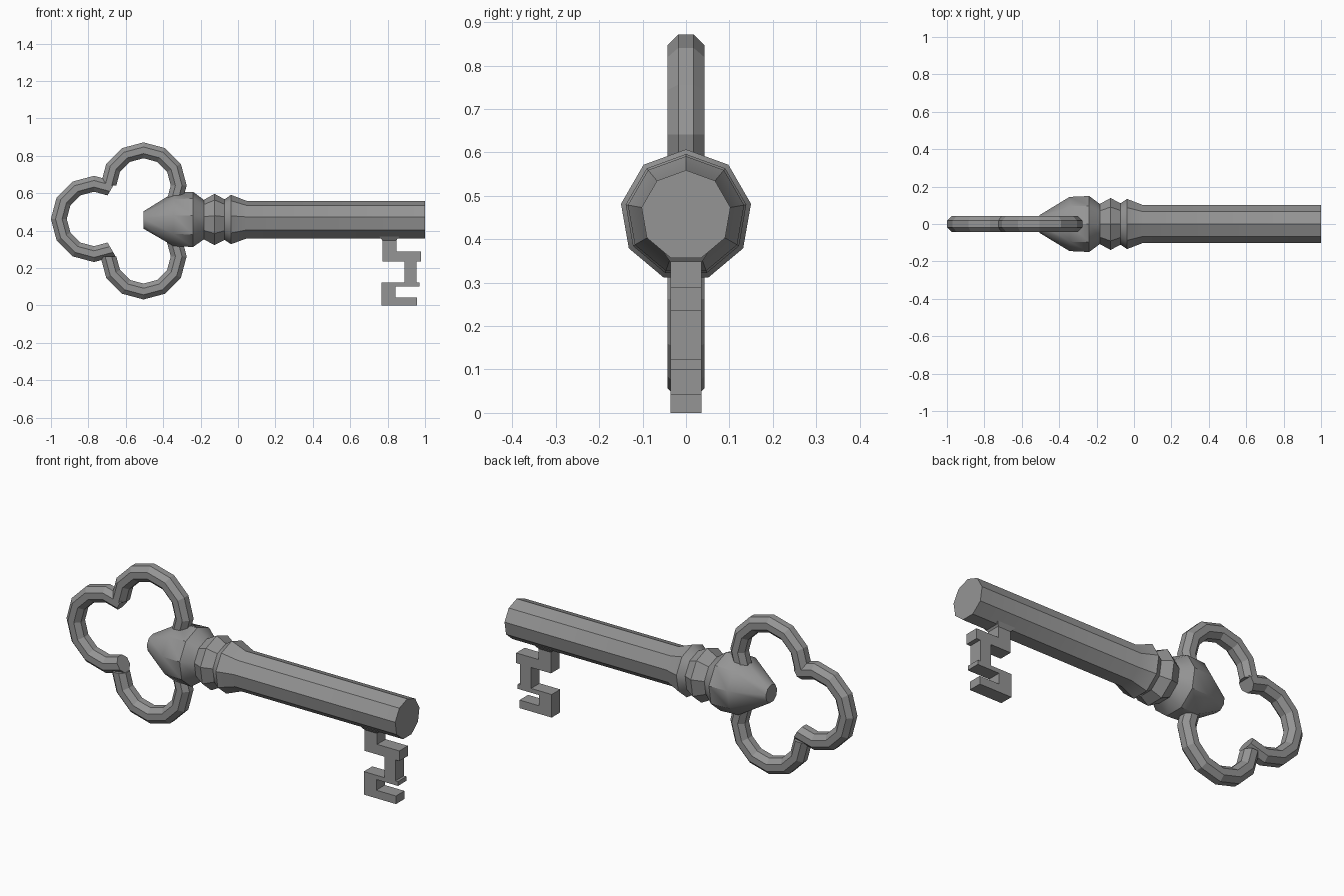
import bpy, bmesh
from math import sin, cos, radians
from mathutils import Vector

cube = bpy.data.objects.get("Cube")
if cube:
    bpy.data.objects.remove(cube, do_unlink=True)

metal = bpy.data.materials.new("grey metal")
metal.use_nodes = True
GREY = (0.30, 0.30, 0.30, 1)
metal.diffuse_color = GREY
metal.node_tree.nodes["Principled BSDF"].inputs["Base Color"].default_value = GREY

AXIS_Z = 0.455


def loft(name, rings, smooth=None):
    """Skin a row of equal cross-sections and cap both ends."""
    bm = bmesh.new()
    rows = [[bm.verts.new(p) for p in ring] for ring in rings]
    n = len(rows[0])
    for a, b in zip(rows, rows[1:]):
        for i in range(n):
            j = (i + 1) % n
            bm.faces.new((a[i], a[j], b[j], b[i]))
    bm.faces.new(rows[0])
    bm.faces.new(rows[-1])
    bmesh.ops.recalc_face_normals(bm, faces=bm.faces)
    mesh = bpy.data.meshes.new(name)
    bm.to_mesh(mesh)
    bm.free()
    mesh.materials.append(metal)
    obj = bpy.data.objects.new(name, mesh)
    bpy.context.collection.objects.link(obj)
    if smooth:
        bpy.ops.object.select_all(action='DESELECT')
        obj.select_set(True)
        bpy.context.view_layer.objects.active = obj
        bpy.ops.object.shade_smooth_by_angle(angle=radians(smooth))
    return obj


def section(x, r, sides=9):
    angles = [radians(90 + 360 * k / sides) for k in range(sides)]
    return [(x, r * cos(a), AXIS_Z + r * sin(a)) for a in angles]


def bow_loop(name, cx, cz, start, end, radius=0.188, tube=0.046):
    """Open ring of octagonal bar, bent in 30 degree steps."""
    rings = []
    for deg in range(start, end + 1, 30):
        out = Vector((cos(radians(deg)), 0, sin(radians(deg))))
        ring = []
        for k in range(8):
            t = radians(22.5 + 45 * k)
            p = Vector((cx, 0, cz)) + out * (radius + tube * cos(t))
            p.y = tube * sin(t)
            ring.append(p)
        rings.append(ring)
    return loft(name, rings)


# Shaft with pointed head and turned collars
profile = [(-0.505, 0.048), (-0.345, 0.147), (-0.24, 0.152), (-0.183, 0.109),
           (-0.125, 0.141), (-0.072, 0.112), (-0.037, 0.136), (0.045, 0.104),
           (1.0, 0.104)]
loft("shaft", [section(x, r) for x, r in profile], smooth=35)

# Trefoil bow
bow_loop("bow_loop_top", -0.505, 0.641, -30, 180)
bow_loop("bow_loop_bottom", -0.505, 0.262, 180, 390)
bow_loop("bow_loop_end", -0.77, 0.462, 60, 300)

# Flared foot joining the bit to the shaft
foot = [(0.367, 0.053, 0.05), (0.347, 0.037, 0.036)]
loft("bit_foot", [[(0.809 + sx * w, sy * d, z)
                   for sx, sy in ((-1, -1), (1, -1), (1, 1), (-1, 1))]
                  for z, w, d in foot])

# S-shaped bit cut from flat plate
outline = [(0.772, 0.352), (0.847, 0.352), (0.847, 0.289), (0.978, 0.289),
           (0.978, 0.235), (0.955, 0.235), (0.955, 0.123), (0.97, 0.123),
           (0.97, 0.1), (0.842, 0.1), (0.842, 0.043), (0.958, 0.043),
           (0.958, 0), (0.768, 0), (0.768, 0.123), (0.89, 0.123),
           (0.89, 0.235), (0.772, 0.235)]
loft("bit", [[(x, y, z) for x, z in outline] for y in (-0.036, 0.036)])
